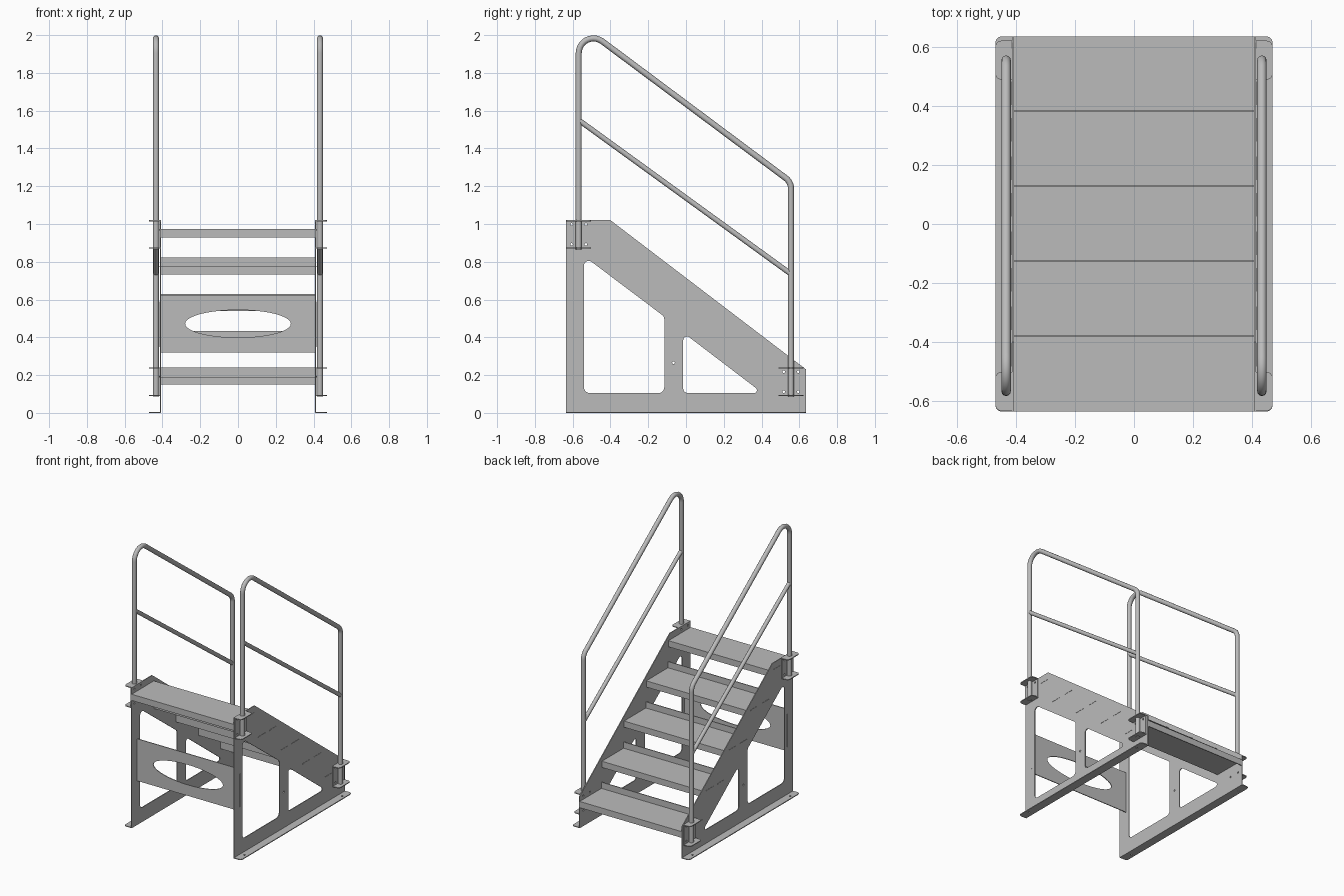
import bpy, bmesh, math
from mathutils import Matrix, Vector

if "Cube" in bpy.data.objects:
    bpy.data.objects.remove(bpy.data.objects["Cube"])

steel = bpy.data.materials.new("steel grey")
GREY = (0.5, 0.5, 0.5, 1)
steel.diffuse_color = GREY
steel.use_nodes = True
steel.node_tree.nodes["Principled BSDF"].inputs["Base Color"].default_value = GREY

T = 0.006          # sheet thickness
PX = 0.411         # side panel centre in x
RX = 0.434         # handrail centre in x
SIDE = Matrix(((0, 0, 1, 0), (1, 0, 0, 0), (0, 1, 0, 0), (0, 0, 0, 1)))   # drawn in y, z
FRONT = Matrix(((1, 0, 0, 0), (0, 0, -1, 0), (0, 1, 0, 0), (0, 0, 0, 1)))  # drawn in x, z
FLAT = Matrix()                                                           # drawn in x, y


def rounded(points, closed=True, segs=6):
    """Replace each corner (u, v, radius) with an arc."""
    out, n = [], len(points)
    for i, (u, v, r) in enumerate(points):
        p = Vector((u, v))
        if r == 0 or (not closed and i in (0, n - 1)):
            out.append(p)
            continue
        a = (Vector(points[i - 1][:2]) - p).normalized()
        b = (Vector(points[(i + 1) % n][:2]) - p).normalized()
        half = a.angle(b) / 2
        centre = p + (a + b).normalized() * r / math.sin(half)
        s = p + a * r / math.tan(half) - centre
        e = p + b * r / math.tan(half) - centre
        turn = math.atan2(s.x * e.y - s.y * e.x, s.dot(e))
        out += [centre + Matrix.Rotation(turn * k / segs, 2) @ s for k in range(segs + 1)]
    return out


def ellipse(u, v, ru, rv, n=12):
    return [Vector((u + ru * math.cos(k * math.tau / n), v + rv * math.sin(k * math.tau / n)))
            for k in range(n)]


def rect(u0, u1, v0, v1):
    return [Vector(p) for p in ((u0, v0), (u1, v0), (u1, v1), (u0, v1))]


def curve_mesh(name, curve, matrix, smooth=False):
    """Turn a curve into a mesh part."""
    temp = bpy.data.objects.new(name + " outline", curve)
    bpy.context.collection.objects.link(temp)
    bpy.context.view_layer.update()
    dg = bpy.context.evaluated_depsgraph_get()
    mesh = bpy.data.meshes.new_from_object(temp.evaluated_get(dg))
    bpy.data.objects.remove(temp)
    mesh.transform(matrix)
    bm = bmesh.new()
    bm.from_mesh(mesh)
    bmesh.ops.remove_doubles(bm, verts=bm.verts, dist=0.0001)
    bmesh.ops.recalc_face_normals(bm, faces=bm.faces)
    for f in bm.faces:
        f.smooth = smooth
    bm.to_mesh(mesh)
    bm.free()
    mesh.materials.clear()
    mesh.materials.append(steel)
    obj = bpy.data.objects.new(name, mesh)
    bpy.context.collection.objects.link(obj)
    return obj


def sheet(name, outlines, matrix, depth=T):
    """Flat sheet: first outline is the edge, the others are holes."""
    c = bpy.data.curves.new(name, 'CURVE')
    c.dimensions, c.fill_mode, c.extrude = '2D', 'BOTH', depth / 2
    for pts in outlines:
        sp = c.splines.new('POLY')
        sp.points.add(len(pts) - 1)
        for q, p in zip(sp.points, pts):
            q.co = (p.x, p.y, 0, 1)
        sp.use_cyclic_u = True
    return curve_mesh(name, c, matrix)


def tube(name, pts, x, radius):
    """Round tube along points given in y, z."""
    c = bpy.data.curves.new(name, 'CURVE')
    c.dimensions, c.bevel_depth, c.bevel_resolution = '3D', radius, 4
    c.use_fill_caps = True
    sp = c.splines.new('POLY')
    sp.points.add(len(pts) - 1)
    for q, p in zip(sp.points, pts):
        q.co = (x, p.x, p.y, 1)
    obj = curve_mesh(name, c, FLAT, smooth=True)
    bpy.ops.object.select_all(action='DESELECT')
    obj.select_set(True)
    bpy.context.view_layer.objects.active = obj
    bpy.ops.object.shade_smooth_by_angle(angle=math.radians(50))


def shift(x=0, y=0, z=0):
    return Matrix.Translation((x, y, z))


RISE, RUN, LIP, END = 0.1945, 0.2545, 0.045, 0.636

# Treads: folded sheets, lip down at the nose, upstand at the rear
for i in range(5):
    nose, top = END - RUN * i, RISE * (i + 1)
    rear = nose - RUN
    if i < 4:
        prof = [(nose, top), (nose, top - LIP), (nose - T, top - LIP), (nose - T, top - T),
                (rear, top - T), (rear, top + LIP), (rear + T, top + LIP), (rear + T, top)]
    else:
        prof = [(nose, top), (nose, top - LIP), (nose - T, top - LIP), (nose - T, top - T),
                (rear + T, top - T), (rear + T, top - LIP), (rear, top - LIP), (rear, top)]
    sheet(f"tread_{i + 1}", [[Vector(p) for p in prof]], SIDE, 2 * PX - T)

# Cross panel with oval opening under the top step
sheet("cross_panel", [rect(-PX, PX, 0.32, 0.625), ellipse(0, 0.472, 0.28, 0.073, 40)],
      shift(y=-0.57) @ FRONT)

POSTS = {"upper": (-0.568, 0.87), "lower": (0.556, 0.09)}   # y, base height
BH = 0.15                                                   # bracket height

for side, s in (("left", 1), ("right", -1)):
    bolts = [ellipse(y + dy, z + dz, 0.007, 0.007, 8)
             for y, z in POSTS.values() for dy in (-0.038, 0.038) for dz in (0.022, 0.128)]

    # Side panel with two rounded windows
    edge = rounded([(-END, 0, 0), (END, 0, 0), (END, 0.23, 0), (-0.4, 1.02, 0), (-END, 1.02, 0)])
    big = rounded([(-0.54, 0.105, 0.03), (-0.115, 0.105, 0.03),
                   (-0.115, 0.51, 0.03), (-0.54, 0.83, 0.025)])
    small = rounded([(-0.015, 0.105, 0.025), (0.405, 0.105, 0.015), (-0.015, 0.425, 0.02)])
    dot = ellipse(-0.066, 0.265, 0.007, 0.007, 8)
    sheet(f"{side}_side_panel", [edge, big, small, dot] + bolts, shift(x=s * PX) @ SIDE)

    # Foot flange folded outward
    foot = rounded([(s * PX, -END, 0), (s * 0.47, -END, 0.02),
                    (s * 0.47, END, 0.02), (s * PX, END, 0)])
    holes = [ellipse(s * 0.445, y, 0.007, 0.007, 8) for y in (-0.56, 0.56)]
    sheet(f"{side}_foot_flange", [foot] + holes, shift(z=T / 2) @ FLAT)

    # Tabs of the treads and cross panel showing through the side panel
    for i in range(5):
        mid, z = END - RUN * (i + 0.5), RISE * (i + 1) - T / 2
        for j, dy in enumerate((-0.065, 0.065)):
            sheet(f"{side}_tread_tab_{i + 1}_{j + 1}",
                  [rect(mid + dy - 0.04, mid + dy + 0.04, z - T / 2, z + T / 2)],
                  shift(x=s * (PX + 0.002)) @ SIDE, T)
    sheet(f"{side}_cross_panel_tab", [rect(-0.573, -0.567, 0.35, 0.59)],
          shift(x=s * (PX + 0.002)) @ SIDE, T)

    # Post brackets: back plate and two rounded shelves
    for name, (y, z) in POSTS.items():
        back = rect(y - 0.064, y + 0.064, z, z + BH)
        holes = [ellipse(y + dy, z + dz, 0.007, 0.007, 8)
                 for dy in (-0.038, 0.038) for dz in (0.022, 0.128)]
        sheet(f"{side}_{name}_bracket_back", [back] + holes, shift(x=s * (PX + T)) @ SIDE, 0.005)
        shelf = rounded([(s * PX, y - 0.066, 0), (s * 0.47, y - 0.066, 0.02),
                         (s * 0.47, y + 0.066, 0.02), (s * PX, y + 0.066, 0)])
        for part, h in (("bottom", z + T / 2), ("top", z + BH - T / 2)):
            sheet(f"{side}_{name}_bracket_{part}", [shelf], shift(z=h) @ FLAT)

    # Handrail loop and middle rail
    path = rounded([(-0.568, 0.865, 0), (-0.568, 2.06, 0.078),
                    (0.556, 1.222, 0.07), (0.556, 0.088, 0)], closed=False, segs=10)
    tube(f"{side}_handrail", path, s * RX, 0.016)
    tube(f"{side}_middle_rail", [Vector((-0.568, 1.55)), Vector((0.556, 0.735))], s * RX, 0.014)
